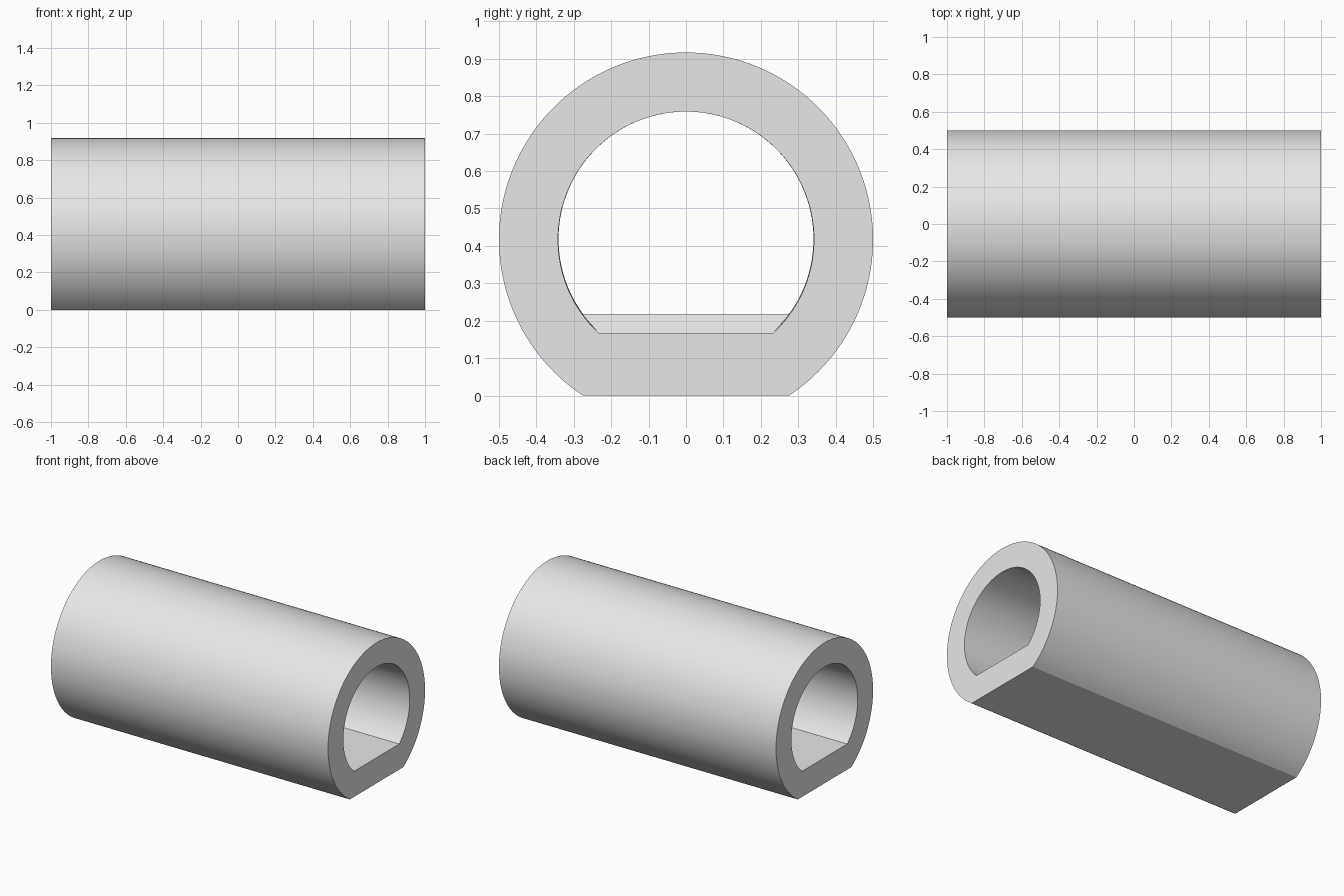
import bpy, bmesh, math

cube = bpy.data.objects.get("Cube")
if cube:
    bpy.data.objects.remove(cube, do_unlink=True)

AXIS_Z = 0.417          # height of the tube axis
OUTER, BORE = 0.5, 0.342
FLOOR, RIDGE = 0.167, 0.218
STEPS = 128

grey = bpy.data.materials.new("light grey")
grey.use_nodes = True
grey.diffuse_color = (0.8, 0.8, 0.8, 1)
grey.node_tree.nodes["Principled BSDF"].inputs["Base Color"].default_value = (0.8, 0.8, 0.8, 1)


def flat_circle(bm, x, radius, flat_z):
    """Ring of vertices: a circle cut off by a level chord at flat_z."""
    start = math.asin((flat_z - AXIS_Z) / radius)
    sweep = math.pi - 2 * start
    ring = []
    for i in range(STEPS + 1):
        a = start + sweep * i / STEPS
        ring.append(bm.verts.new((x, radius * math.cos(a), AXIS_Z + radius * math.sin(a))))
    return ring


# Sections run along the outside, then back through the bore over the ridge
sections = [(-1, OUTER, 0), (1, OUTER, 0),
            (1, BORE, FLOOR), (0.1, BORE, FLOOR), (0.05, BORE, RIDGE),
            (-0.05, BORE, RIDGE), (-0.1, BORE, FLOOR), (-1, BORE, FLOOR)]

bm = bmesh.new()
rings = [flat_circle(bm, *s) for s in sections]
for k, ring in enumerate(rings):
    following = rings[(k + 1) % len(rings)]
    for i in range(STEPS + 1):
        j = (i + 1) % (STEPS + 1)
        bm.faces.new((ring[i], ring[j], following[j], following[i]))
bmesh.ops.recalc_face_normals(bm, faces=bm.faces)

mesh = bpy.data.meshes.new("flat_bottomed_tube")
bm.to_mesh(mesh)
bm.free()
mesh.materials.append(grey)
tube = bpy.data.objects.new("flat_bottomed_tube", mesh)
bpy.context.collection.objects.link(tube)

# Smooth curved walls, sharp rims and flats
bpy.ops.object.select_all(action='DESELECT')
tube.select_set(True)
bpy.context.view_layer.objects.active = tube
bpy.ops.object.shade_smooth_by_angle(angle=math.radians(25))
